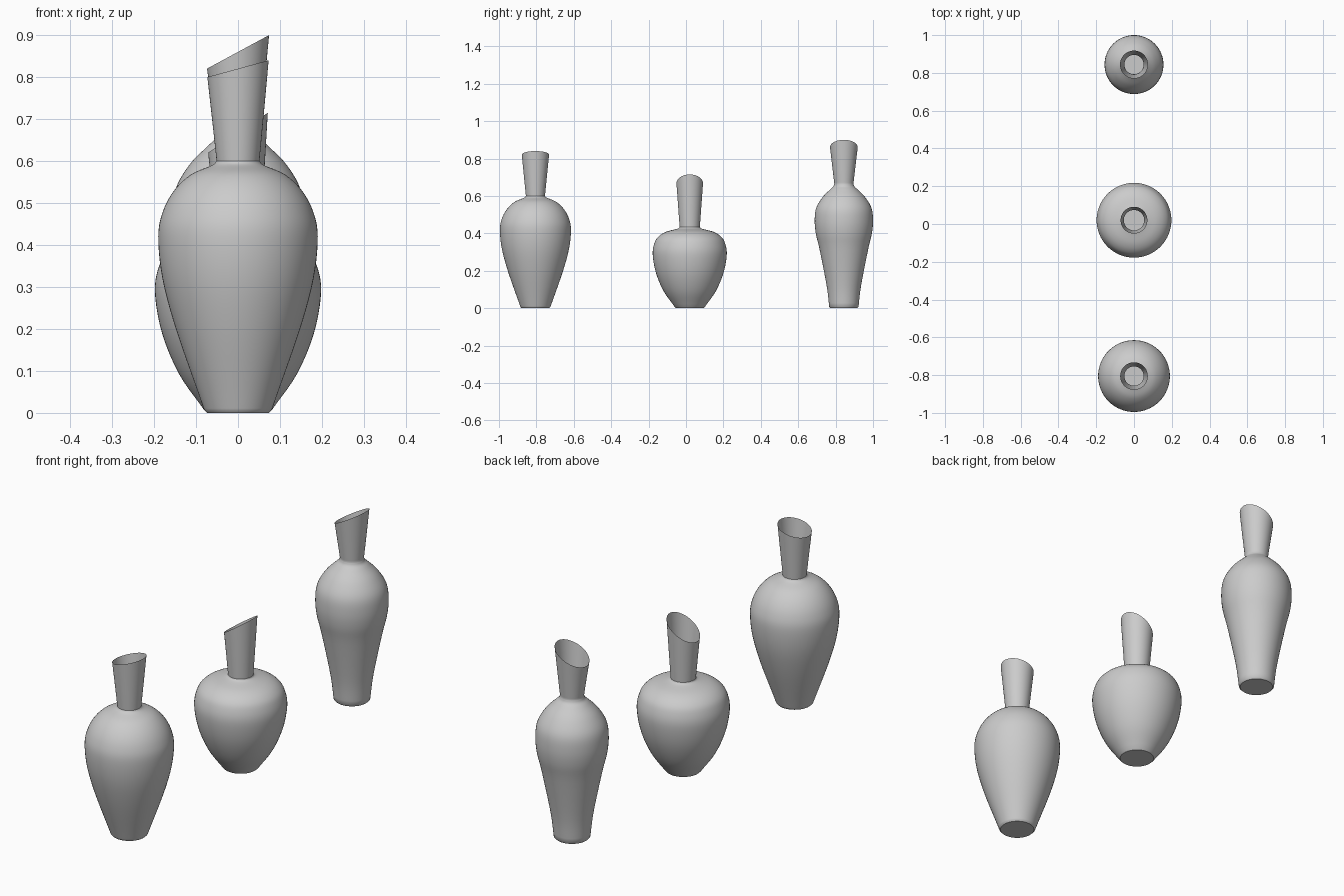
import bpy, bmesh, math
from mathutils import Vector

cube = bpy.data.objects.get("Cube")
if cube:
    bpy.data.objects.remove(cube)

SIDES = 64

grey = bpy.data.materials.new("plain_grey")
grey.use_nodes = True
colour = (0.6, 0.6, 0.6, 1)
grey.diffuse_color = colour
grey.node_tree.nodes["Principled BSDF"].inputs["Base Color"].default_value = colour


def smooth_profile(points, steps=5):
    """Rounded curve through the (radius, height) points."""
    pts = [Vector(p) for p in points]
    pts = [2 * pts[0] - pts[1]] + pts + [2 * pts[-1] - pts[-2]]
    out = []
    for a, b, c, d in zip(pts, pts[1:], pts[2:], pts[3:]):
        for i in range(steps):
            t = i / steps
            out.append(0.5 * (2 * b + (c - a) * t + (2 * a - 5 * b + 4 * c - d) * t**2
                              + (3 * b - a - 3 * c + d) * t**3))
    return out + [pts[-2]]


def make_vase(name, y, body, rim_radius, rim_low, rim_high):
    """Turned body with a flared neck that ends in a slanted open rim."""
    foot = body[0]
    rows = [(foot[0] - 0.006, 0, 0)]
    rows += [(p.x, p.y, 0) for p in smooth_profile(body)]
    neck_r, neck_z = body[-1]
    rim_mid = (rim_low + rim_high) / 2
    slope = (rim_high - rim_low) / (2 * rim_radius)
    # Neck rows tilt more and more towards the rim
    for t in (0.04, 0.25, 0.5, 0.75, 1):
        rows.append((neck_r + (rim_radius - neck_r) * t,
                     neck_z + (rim_mid - neck_z) * t, slope * t))

    bm = bmesh.new()
    rings = []
    for r, z, tilt in rows:
        ring = []
        for i in range(SIDES):
            a = math.tau * i / SIDES
            x = r * math.cos(a)
            ring.append(bm.verts.new((x, r * math.sin(a), z + tilt * x)))
        rings.append(ring)
    for low, high in zip(rings, rings[1:]):
        for i in range(SIDES):
            j = (i + 1) % SIDES
            bm.faces.new((low[i], low[j], high[j], high[i]))
    bm.faces.new(rings[0][::-1])

    mesh = bpy.data.meshes.new(name)
    bm.to_mesh(mesh)
    bm.free()
    mesh.materials.append(grey)
    vase = bpy.data.objects.new(name, mesh)
    vase.location.y = y
    bpy.context.collection.objects.link(vase)
    bpy.ops.object.select_all(action="DESELECT")
    vase.select_set(True)
    bpy.context.view_layer.objects.active = vase
    bpy.ops.object.shade_smooth_by_angle(angle=math.radians(40))


# Medium vase at the front
make_vase("front_vase", -0.805,
          [(0.08, 0.006), (0.092, 0.04), (0.148, 0.2), (0.18, 0.32), (0.19, 0.42),
           (0.179, 0.48), (0.152, 0.53), (0.112, 0.568), (0.062, 0.59), (0.051, 0.6)],
          0.073, 0.80, 0.84)

# Short round vase in the middle
make_vase("middle_vase", 0.02,
          [(0.08, 0.006), (0.14, 0.092), (0.181, 0.19), (0.198, 0.288),
           (0.188, 0.35), (0.165, 0.385), (0.125, 0.409), (0.065, 0.425), (0.054, 0.434)],
          0.071, 0.62, 0.715)

# Tall slim vase at the back
make_vase("back_vase", 0.844,
          [(0.078, 0.006), (0.092, 0.12), (0.129, 0.31), (0.15, 0.4), (0.156, 0.47),
           (0.148, 0.535), (0.115, 0.592), (0.075, 0.633), (0.057, 0.65), (0.051, 0.664)],
          0.074, 0.82, 0.90)
